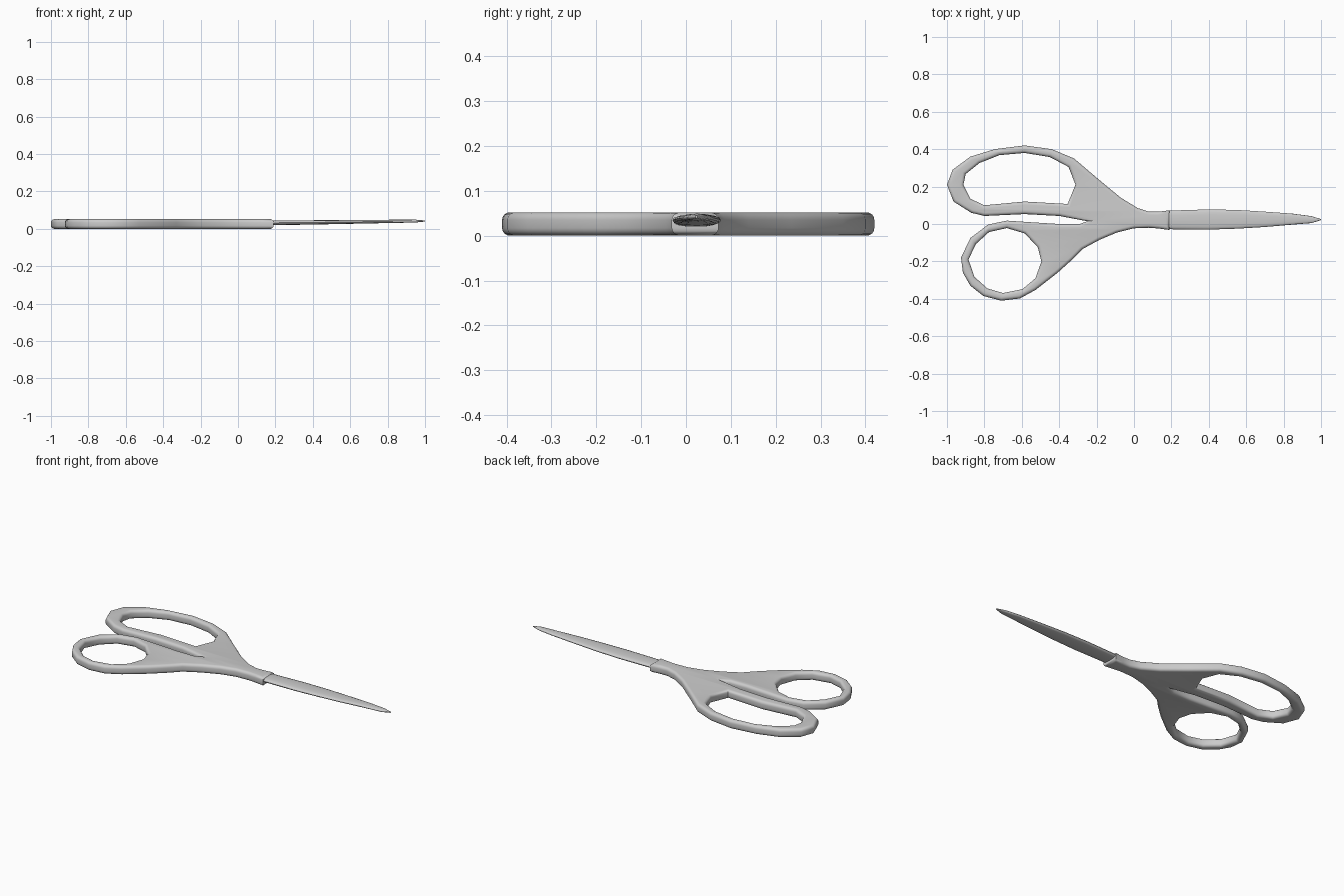
import bpy, bmesh, math

if "Cube" in bpy.data.objects:
    bpy.data.objects.remove(bpy.data.objects["Cube"])

T = 0.052      # handle thickness
BEVEL = 0.017  # rounding of the handle edges


def finish(obj, angle):
    bpy.ops.object.select_all(action='DESELECT')
    obj.select_set(True)
    bpy.context.view_layer.objects.active = obj
    bpy.ops.object.shade_smooth_by_angle(angle=math.radians(angle))


def rounded_plate(name, outlines):
    """Filled outline with holes, thickened and rounded on all edges."""
    cu = bpy.data.curves.new(name, 'CURVE')
    cu.dimensions = '2D'
    cu.fill_mode = 'BOTH'
    cu.bevel_depth = BEVEL
    cu.offset = -BEVEL
    cu.bevel_resolution = 3
    cu.extrude = T / 2 - BEVEL
    for pts in outlines:
        sp = cu.splines.new('POLY')
        sp.points.add(len(pts) - 1)
        for p, (x, y) in zip(sp.points, pts):
            p.co = (x, y, 0, 1)
        sp.use_cyclic_u = True
    tmp = bpy.data.objects.new(name + "_curve", cu)
    bpy.context.collection.objects.link(tmp)
    dg = bpy.context.evaluated_depsgraph_get()
    me = bpy.data.meshes.new_from_object(tmp.evaluated_get(dg))
    bpy.data.objects.remove(tmp)
    bm = bmesh.new()
    bm.from_mesh(me)
    bmesh.ops.remove_doubles(bm, verts=bm.verts, dist=0.0005)
    bmesh.ops.recalc_face_normals(bm, faces=bm.faces)
    bm.to_mesh(me)
    bm.free()
    obj = bpy.data.objects.new(name, me)
    obj.location.z = T / 2
    bpy.context.collection.objects.link(obj)
    finish(obj, 50)
    return obj


def loft(name, stations, sides=16, power=0.8):
    """Oval sections (x, y_min, y_max, z_min, z_max) joined along x."""
    bm = bmesh.new()
    rings = []
    for x, y0, y1, z0, z1 in stations:
        ring = []
        for i in range(sides):
            a = 2 * math.pi * i / sides
            c, s = math.cos(a), math.sin(a)
            c = math.copysign(abs(c) ** power, c)
            s = math.copysign(abs(s) ** power, s)
            ring.append(bm.verts.new((x, (y0 + y1) / 2 + c * (y1 - y0) / 2,
                                      (z0 + z1) / 2 + s * (z1 - z0) / 2)))
        rings.append(ring)
    for a, b in zip(rings, rings[1:]):
        for i in range(sides):
            j = (i + 1) % sides
            bm.faces.new((a[i], a[j], b[j], b[i]))
    bm.faces.new(rings[0])
    bm.faces.new(rings[-1])
    bmesh.ops.recalc_face_normals(bm, faces=bm.faces)
    me = bpy.data.meshes.new(name)
    bm.to_mesh(me)
    bm.free()
    obj = bpy.data.objects.new(name, me)
    bpy.context.collection.objects.link(obj)
    finish(obj, 50)
    return obj


# handles: outer outline, from the collar round both finger loops
outer = [(0.19, 0.073), (0.13, 0.066), (0.08, 0.066), (0.02, 0.085),
         (-0.07, 0.14), (-0.185, 0.235), (-0.32, 0.35), (-0.44, 0.40),
         (-0.585, 0.42), (-0.745, 0.40), (-0.875, 0.36), (-0.97, 0.29),
         (-1.0, 0.21), (-0.965, 0.12), (-0.87, 0.06), (-0.8, 0.043),
         (-0.585, 0.053), (-0.4, 0.043), (-0.25, 0.015),
         (-0.29, 0.0), (-0.4, 0.0), (-0.53, 0.008), (-0.68, 0.018),
         (-0.78, -0.003), (-0.875, -0.075), (-0.925, -0.18),
         (-0.915, -0.26), (-0.875, -0.33), (-0.805, -0.385),
         (-0.71, -0.41), (-0.61, -0.398), (-0.527, -0.353),
         (-0.41, -0.262), (-0.33, -0.19), (-0.275, -0.134),
         (-0.185, -0.085), (-0.09, -0.045), (0.0, -0.023), (0.08, -0.02),
         (0.13, -0.024), (0.19, -0.032)]
large_hole = [(-0.585, 0.38), (-0.45, 0.358), (-0.35, 0.305), (-0.313, 0.21),
              (-0.355, 0.107), (-0.585, 0.12), (-0.8, 0.10), (-0.875, 0.135),
              (-0.912, 0.21), (-0.90, 0.267), (-0.826, 0.326), (-0.72, 0.368)]
small_hole = [(-0.68, -0.022), (-0.585, -0.05), (-0.515, -0.123),
              (-0.495, -0.2), (-0.527, -0.29), (-0.596, -0.348),
              (-0.70, -0.369), (-0.783, -0.345), (-0.853, -0.283),
              (-0.885, -0.19), (-0.845, -0.107), (-0.775, -0.043)]
rounded_plate("handles", [outer, large_hole, small_hole])

# closed blades: thin lens section tapering to the tip
loft("blades", [(0.15, -0.026, 0.068, 0.02, 0.045),
                (0.2, -0.028, 0.072, 0.02, 0.045),
                (0.4, -0.03, 0.078, 0.023, 0.046),
                (0.55, -0.025, 0.075, 0.026, 0.047),
                (0.7, -0.016, 0.066, 0.029, 0.048),
                (0.85, -0.003, 0.055, 0.032, 0.049),
                (0.95, 0.005, 0.042, 0.034, 0.049),
                (1.0, 0.021, 0.026, 0.039, 0.045)])
